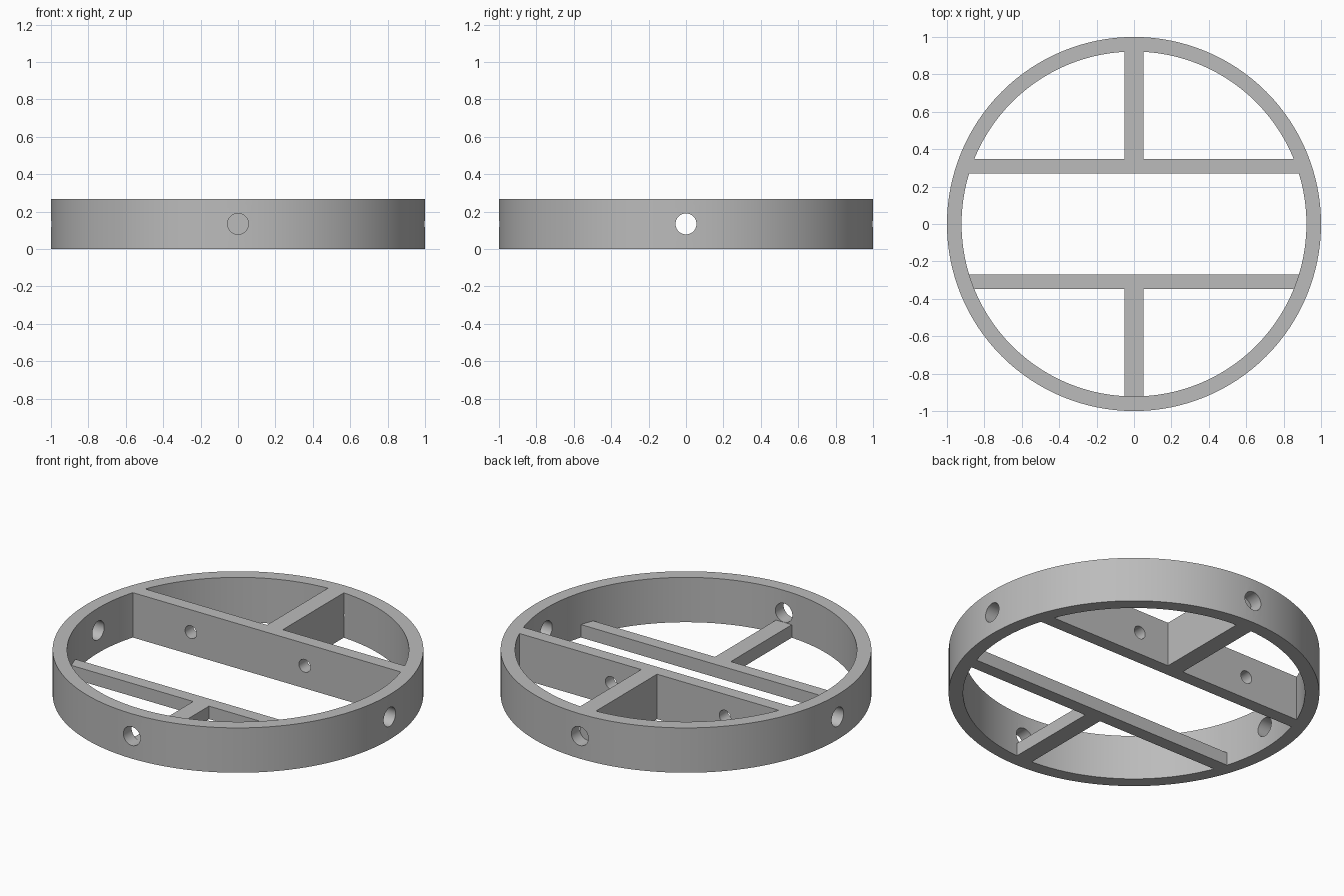
import bpy
import math

R_OUT, R_IN, HEIGHT = 1.0, 0.922, 0.267
LOW = 0.077                    # height of the front rib
BAR_NEAR, BAR_FAR = 0.27, 0.347
STEM = 0.052                   # half width of the stems
MID = 0.134                    # height of the hole centres

if "Cube" in bpy.data.objects:
    bpy.data.objects.remove(bpy.data.objects["Cube"], do_unlink=True)

grey = bpy.data.materials.new("plain grey")
grey.use_nodes = True
grey.diffuse_color = (0.5, 0.5, 0.5, 1)
grey.node_tree.nodes["Principled BSDF"].inputs["Base Color"].default_value = (0.5, 0.5, 0.5, 1)


def cylinder(name, radius, depth, location, rotation=(0, 0, 0), sides=128):
    bpy.ops.mesh.primitive_cylinder_add(vertices=sides, radius=radius, depth=depth,
                                        location=location, rotation=rotation)
    obj = bpy.context.object
    obj.name = name
    obj.data.materials.append(grey)
    return obj


def box(name, x0, x1, y0, y1, z1):
    bpy.ops.mesh.primitive_cube_add(size=1, location=((x0 + x1) / 2, (y0 + y1) / 2, z1 / 2))
    obj = bpy.context.object
    obj.name = name
    obj.scale = (x1 - x0, abs(y1 - y0), z1)
    bpy.ops.object.transform_apply(location=False, rotation=False, scale=True)
    obj.data.materials.append(grey)
    return obj


def combine(obj, tool, operation):
    """Apply a boolean and remove the helper."""
    tool.hide_render = True
    mod = obj.modifiers.new("cut", 'BOOLEAN')
    mod.operation, mod.object, mod.solver = operation, tool, 'EXACT'
    bpy.ops.object.select_all(action='DESELECT')
    obj.select_set(True)
    bpy.context.view_layer.objects.active = obj
    bpy.ops.object.modifier_apply(modifier=mod.name)
    bpy.data.objects.remove(tool, do_unlink=True)


def smooth(obj):
    bpy.ops.object.select_all(action='DESELECT')
    obj.select_set(True)
    bpy.context.view_layer.objects.active = obj
    bpy.ops.object.shade_smooth_by_angle(angle=math.radians(30))


# Outer ring with four radial holes
ring = cylinder("outer_ring", R_OUT, HEIGHT, (0, 0, HEIGHT / 2))
combine(ring, cylinder("ring_bore", R_IN, 1, (0, 0, HEIGHT / 2)), 'DIFFERENCE')
for i in range(4):
    a = i * math.pi / 2
    drill = cylinder("drill", 0.056, 0.4, (math.cos(a), math.sin(a), MID),
                     (0, math.pi / 2, a), 48)
    combine(ring, drill, 'DIFFERENCE')
smooth(ring)

# Tall back rib and low front rib, each a crossbar with a stem to the ring
for side, sign, height in (("back", 1, HEIGHT), ("front", -1, LOW)):
    bar = box(side + "_crossbar", -1, 1, sign * BAR_NEAR, sign * BAR_FAR, height)
    stem = box(side + "_stem", -STEM, STEM, sign * BAR_FAR, sign * 0.98, height)
    for part in (bar, stem):
        combine(part, cylinder("core", R_IN, 1, (0, 0, HEIGHT / 2)), 'INTERSECT')
    if side == "back":
        # Two small holes through the tall crossbar
        for x in (-0.5, 0.25):
            drill = cylinder("drill", 0.038, 0.4, (x, BAR_NEAR, MID), (math.pi / 2, 0, 0), 32)
            combine(bar, drill, 'DIFFERENCE')
    smooth(bar)
    smooth(stem)
